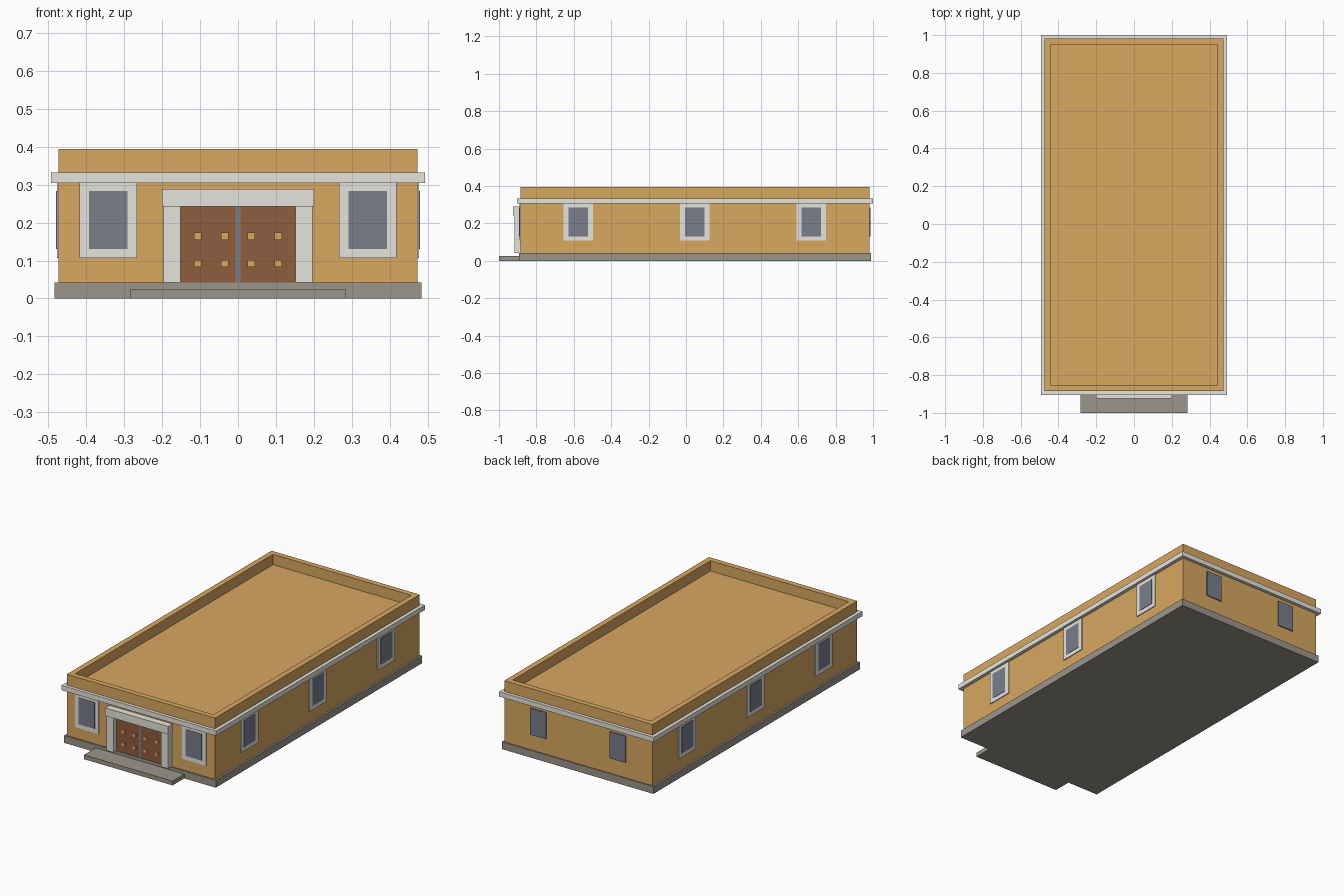
import bpy, bmesh

if "Cube" in bpy.data.objects:
    bpy.data.objects.remove(bpy.data.objects["Cube"])


def material(name, rgb):
    m = bpy.data.materials.new(name)
    lin = [(c / 255 / 12.92 if c < 11 else ((c / 255 + 0.055) / 1.055) ** 2.4) for c in rgb]
    m.diffuse_color = (*lin, 1)
    m.use_nodes = True
    m.node_tree.nodes["Principled BSDF"].inputs["Base Color"].default_value = m.diffuse_color
    return m


TAN = material("tan_plaster", (216, 168, 97))
TRIM = material("pale_stone", (230, 228, 220))
STONE = material("grey_stone", (156, 150, 139))
WOOD = material("brown_wood", (143, 92, 62))
GLASS = material("window_glass", (121, 126, 139))


def new_object(name, bm, mat):
    mesh = bpy.data.meshes.new(name)
    bmesh.ops.recalc_face_normals(bm, faces=bm.faces)
    bm.to_mesh(mesh)
    bm.free()
    mesh.materials.append(mat)
    ob = bpy.data.objects.new(name, mesh)
    bpy.context.collection.objects.link(ob)
    return ob


def box(name, x, y, z, mat):
    """Box from (min, max) ranges on each axis."""
    bm = bmesh.new()
    bmesh.ops.create_cube(bm, size=1)
    for v in bm.verts:
        v.co = [r[0] if c < 0 else r[1] for c, r in zip(v.co, (x, y, z))]
    return new_object(name, bm, mat)


def ring(name, outer, inner, z, mat):
    """Rectangular tube; outer and inner are (x0, x1, y0, y1)."""
    bm = bmesh.new()
    loops = []
    for r in (outer, inner):
        for h in z:
            loops.append([bm.verts.new((px, py, h)) for px, py in
                          ((r[0], r[2]), (r[1], r[2]), (r[1], r[3]), (r[0], r[3]))])
    ob, ot, ib, it = loops
    for a, b in ((ob, ot), (ot, it), (it, ib), (ib, ob)):
        for i in range(4):
            j = (i + 1) % 4
            bm.faces.new((a[i], a[j], b[j], b[i]))
    return new_object(name, bm, mat)


# Main building mass
WX, WF, WB = 0.473, -0.885, 0.981
ROOF = 0.335
box("plinth", (-0.484, 0.484), (-0.894, 0.988), (0, 0.042), STONE)
box("walls", (-WX, WX), (WF, WB), (0.042, ROOF), TAN)
ring("cornice", (-0.493, 0.493, -0.904, 1.0), (-WX, WX, WF, WB), (0.305, 0.333), TRIM)
ring("parapet", (-WX, WX, WF, WB), (-0.441, 0.441, -0.853, 0.949), (ROOF, 0.395), TAN)

# Entrance: step, door surround, double door with studs
box("entrance_step", (-0.283, 0.283), (-1.0, -0.89), (0, 0.025), STONE)
box("door_lintel", (-0.201, 0.201), (-0.924, WF), (0.243, 0.289), TRIM)
box("door_gap", (-0.006, 0.006), (-0.892, WF), (0.042, 0.243), GLASS)
for side, s in (("left", -1), ("right", 1)):
    def span(a, b):
        return tuple(sorted((s * a, s * b)))
    box("door_jamb_" + side, span(0.152, 0.197), (-0.918, WF), (0.042, 0.243), TRIM)
    box("door_leaf_" + side, span(0.006, 0.152), (-0.891, WF), (0.042, 0.243), WOOD)
    for cx in (0.035, 0.106):
        for cz in (0.092, 0.164):
            box("door_stud_" + side, span(cx - 0.0095, cx + 0.0095), (-0.896, -0.89),
                (cz - 0.0095, cz + 0.0095), TAN)

# Windows: frame plate with a glass plate on it; the back has glass only
FRAME_Z, GLASS_Z = (0.107, 0.305), (0.131, 0.284)
for s in (-1, 1):
    c, b = s * 0.342, s * 0.254
    box("front_window_frame", (c - 0.076, c + 0.076), (WF - 0.005, WF), FRAME_Z, TRIM)
    box("front_window_glass", (c - 0.051, c + 0.051), (WF - 0.007, WF), GLASS_Z, GLASS)
    box("back_window_glass", (b - 0.051, b + 0.051), (WB, WB + 0.006), GLASS_Z, GLASS)
    for cy in (-0.576, 0.047, 0.67):
        fx = sorted((s * WX, s * (WX + 0.005)))
        gx = sorted((s * WX, s * (WX + 0.007)))
        box("side_window_frame", fx, (cy - 0.078, cy + 0.078), FRAME_Z, TRIM)
        box("side_window_glass", gx, (cy - 0.052, cy + 0.052), GLASS_Z, GLASS)
